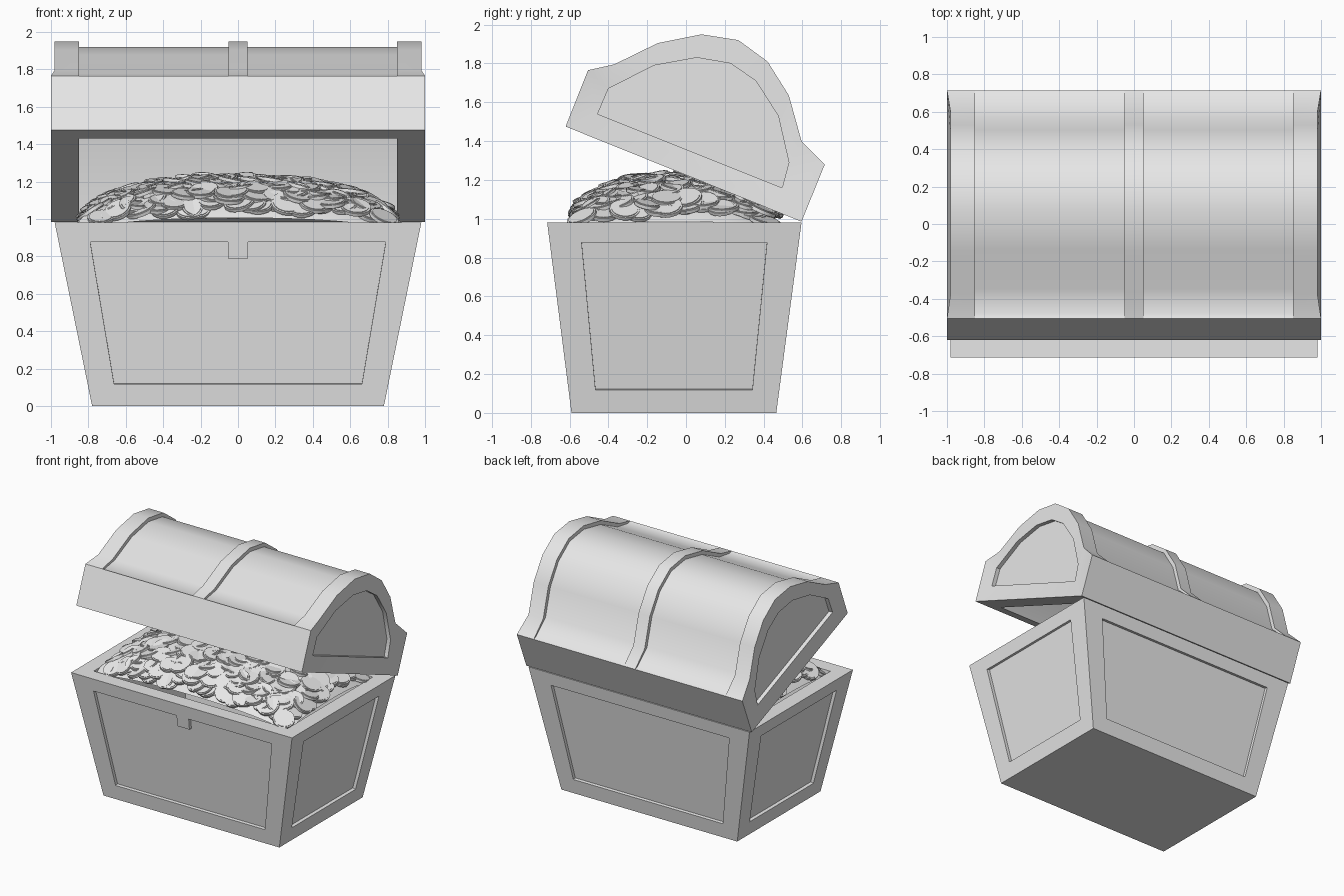
import bpy, bmesh, random
from mathutils import Vector, Matrix

if "Cube" in bpy.data.objects:
    bpy.data.objects.remove(bpy.data.objects["Cube"])
random.seed(4)

grey = bpy.data.materials.new("plain grey")
grey.use_nodes = True
grey.diffuse_color = (0.8, 0.8, 0.8, 1)
grey.node_tree.nodes["Principled BSDF"].inputs["Base Color"].default_value = (0.8, 0.8, 0.8, 1)


def finish(name, bm, smooth=None):
    bmesh.ops.recalc_face_normals(bm, faces=bm.faces)
    mesh = bpy.data.meshes.new(name)
    bm.to_mesh(mesh)
    bm.free()
    mesh.materials.append(grey)
    obj = bpy.data.objects.new(name, mesh)
    bpy.context.collection.objects.link(obj)
    if smooth:
        bpy.ops.object.select_all(action='DESELECT')
        obj.select_set(True)
        bpy.context.view_layer.objects.active = obj
        bpy.ops.object.shade_smooth_by_angle(angle=smooth)
    return obj


def ring(bm, pts):
    return [bm.verts.new(p) for p in pts]


def bridge(bm, a, b):
    n = len(a)
    for i in range(n):
        j = (i + 1) % n
        bm.faces.new((a[i], a[j], b[j], b[i]))


def recess(bm, outer, inner, shift):
    """Frame around a sunken panel."""
    lip = ring(bm, inner)
    floor = ring(bm, [p + shift for p in inner])
    bridge(bm, outer, lip)
    bridge(bm, lip, floor)
    bm.faces.new(floor)


def on_quad(q, s, t):
    return q[0].lerp(q[1], s).lerp(q[3].lerp(q[2], s), t)


# Chest base: tapered box with sunken panels and an open top
def rect(x, y0, y1, z):
    return [Vector(p) for p in ((-x, y0, z), (x, y0, z), (x, y1, z), (-x, y1, z))]


bm = bmesh.new()
low, high = rect(0.78, -0.59, 0.465, 0), rect(0.98, -0.715, 0.595, 0.98)
lv, hv = ring(bm, low), ring(bm, high)
bm.faces.new(lv)
for i in range(4):
    j = (i + 1) % 4
    quad = [low[i], low[j], high[j], high[i]]
    m = 0.128 if i % 2 else 0.088
    inner = [on_quad(quad, s, t) for s, t in ((m, .12), (1 - m, .12), (1 - m, .895), (m, .895))]
    normal = (quad[1] - quad[0]).cross(quad[3] - quad[0]).normalized()
    recess(bm, [lv[i], lv[j], hv[j], hv[i]], inner, normal * -0.025)
mouth = ring(bm, rect(0.86, -0.6, 0.48, 0.98))
floor = ring(bm, rect(0.7, -0.5, 0.38, 0.1))
bridge(bm, hv, mouth)
bridge(bm, mouth, floor)
bm.faces.new(floor)
finish("chest_base", bm)

# Latch tab hanging from the front frame
bm = bmesh.new()
quad = [low[0], low[1], high[1], high[0]]
face = [on_quad(quad, s, t) for s, t in ((.472, .805), (.528, .805), (.528, .895), (.472, .895))]
front = ring(bm, face)
back = ring(bm, [p + Vector((0, 0.04, 0)) for p in face])
bridge(bm, front, back)
bm.faces.new(front)
bm.faces.new(back)
finish("latch_tab", bm)

# Lid outline seen from the side, from front lower edge to back lower edge
outline = [Vector(p) for p in (
    (-.62, 1.475), (-.505, 1.765), (-.37, 1.795), (-.145, 1.905), (.08, 1.95), (.27, 1.92),
    (.42, 1.81), (.53, 1.635), (.595, 1.4), (.715, 1.28), (.595, .985))]
panel = [Vector(p) for p in (
    (-.455, 1.54), (-.4, 1.67), (-.165, 1.79), (.055, 1.83), (.23, 1.8),
    (.36, 1.71), (.475, 1.53), (.53, 1.29), (.495, 1.16))]
centre = Vector((0.08, 1.42))
slope = (outline[-1] - outline[0]).normalized()


def inset(p, d):
    return p + (centre - p).normalized() * d


def ledge(d):
    return [outline[1] + slope * d] + [inset(p, d) for p in outline[2:9]] + [outline[9] - slope * d]


def at(x, pts):
    return [Vector((x, p.x, p.y)) for p in pts]


def prism(name, pts, strips, x0, x1):
    """Extrude along x a cross-section made of an outer and an inner line."""
    bm = bmesh.new()
    a, b = ring(bm, at(x0, pts)), ring(bm, at(x1, pts))
    bridge(bm, a, b)
    for loop in (a, b):
        bm.faces.new(loop)
    return finish(name, bm, strips)


# Hollow barrel of the lid with its rim
mouth_line = [outline[0] + slope * 0.12] + [inset(p, 0.14) for p in outline[2:9]] + [outline[10] - slope * 0.12]
barrel = [outline[0], outline[1]] + ledge(0.03) + [outline[9], outline[10]] + mouth_line[::-1]
prism("lid_barrel", barrel, 0.65, -0.855, 0.855)

# Raised middle band
prism("lid_middle_band", outline[1:10] + ledge(0.06)[::-1], 0.65, -0.05, 0.05)

# Solid lid ends with raised band and sunken panel
for side, name in ((1, "lid_end_left"), (-1, "lid_end_right")):
    bm = bmesh.new()
    inside = ring(bm, at(side * 0.85, outline))
    flare = [1.0 if i in (0, 1, 9, 10) else 0.98 for i in range(11)]
    outer = ring(bm, [Vector((side * f, p.x, p.y)) for f, p in zip(flare, outline)])
    bridge(bm, inside, outer)
    bm.faces.new(inside)
    lip = ring(bm, at(side * 0.982, panel))
    sunk = ring(bm, at(side * 0.95, panel))
    bridge(bm, lip, sunk)
    bm.faces.new(sunk)
    # frame between outline and panel
    for i in range(8):
        bm.faces.new((outer[i + 1], outer[i + 2], lip[i + 1], lip[i]))
    bm.faces.new((outer[0], outer[1], lip[0]))
    bm.faces.new((outer[9], outer[10], lip[8]))
    bm.faces.new((outer[10], outer[0], lip[0], lip[8]))
    finish(name, bm, 0.65)


# Heap of treasure under the coins
HX, HY, CY = 0.87, 0.55, -0.06


def heap(x, y):
    fx = max(0, 1 - abs(x / HX) ** 2.2)
    fy = max(0, 1 - abs((y - CY) / HY) ** 2.2)
    return 0.92 + 0.28 * (fx * fy) ** 0.5


bm = bmesh.new()
bmesh.ops.create_grid(bm, x_segments=28, y_segments=20, size=1)
for v in bm.verts:
    x, y = v.co.x * 0.84, CY + v.co.y * 0.52
    v.co = (x, y, heap(x, y) - 0.01)
finish("treasure_heap", bm, 1.0)

# Loose coins laid over the heap in a jittered grid
bm = bmesh.new()
NX, NY = 25, 16
for i in range(NX):
    for j in range(NY):
        x = ((i + random.random()) / NX * 2 - 1) * 0.8
        y = CY + ((j + random.random()) / NY * 2 - 1) * 0.49
        e = 0.03
        n = Vector(((heap(x - e, y) - heap(x + e, y)) / (2 * e),
                    (heap(x, y - e) - heap(x, y + e)) / (2 * e), 1)).normalized()
        n += Vector((random.uniform(-.28, .28), random.uniform(-.28, .28), 0.1))
        spot = Matrix.Translation((x, y, heap(x, y) + random.uniform(0.0, 0.025)))
        spot = spot @ n.to_track_quat('Z', 'Y').to_matrix().to_4x4()
        r = random.uniform(0.07, 0.088)
        for radius, depth in ((r, 0.018), (r * 0.88, 0.026)):
            bmesh.ops.create_cone(bm, cap_ends=True, segments=16, radius1=radius,
                                  radius2=radius, depth=depth, matrix=spot)
finish("coins", bm, 0.65)
